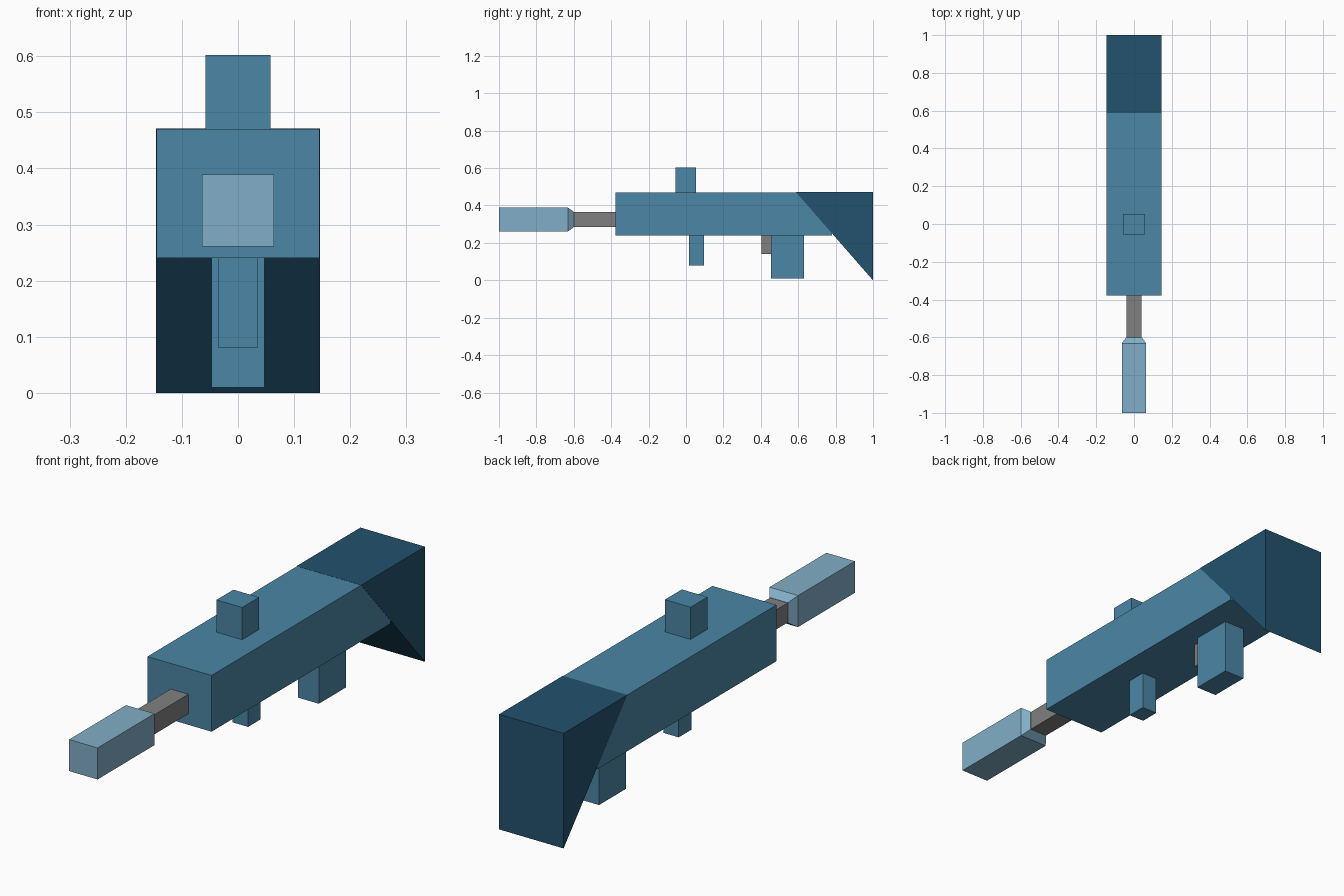
import bpy
import bmesh

cube = bpy.data.objects.get("Cube")
if cube:
    bpy.data.objects.remove(cube, do_unlink=True)


def material(name, rgb):
    mat = bpy.data.materials.new(name)
    mat.use_nodes = True
    mat.diffuse_color = (*rgb, 1)
    mat.node_tree.nodes["Principled BSDF"].inputs["Base Color"].default_value = (*rgb, 1)
    return mat


blue = material("steel blue", (0.07, 0.24, 0.38))
pale = material("pale blue", (0.22, 0.42, 0.57))
navy = material("dark blue", (0.016, 0.085, 0.158))
grey = material("grey", (0.216, 0.216, 0.216))


def finish(name, bm, mat):
    bmesh.ops.recalc_face_normals(bm, faces=bm.faces)
    mesh = bpy.data.meshes.new(name)
    bm.to_mesh(mesh)
    bm.free()
    mesh.materials.append(mat)
    bpy.context.collection.objects.link(bpy.data.objects.new(name, mesh))


def box(name, mat, half, y0, y1, z0, z1):
    """Box centred on x, spanning the given y and z ranges."""
    bm = bmesh.new()
    bmesh.ops.create_cube(bm, size=2)
    for v in bm.verts:
        v.co.x *= half
        v.co.y = y1 if v.co.y > 0 else y0
        v.co.z = z1 if v.co.z > 0 else z0
    finish(name, bm, mat)


def prism(name, mat, half, profile):
    """Side profile of (y, z) points extruded across x."""
    bm = bmesh.new()
    face = bm.faces.new([bm.verts.new((-half, y, z)) for y, z in profile])
    side = bmesh.ops.extrude_face_region(bm, geom=[face])["geom"]
    verts = [g for g in side if isinstance(g, bmesh.types.BMVert)]
    bmesh.ops.translate(bm, verts=verts, vec=(2 * half, 0, 0))
    finish(name, bm, mat)


def loft(name, mat, zc, sections):
    """Square tube through (y, half width) sections."""
    bm = bmesh.new()
    rings = [[bm.verts.new((sx * h, y, zc + sz * h))
              for sx, sz in ((-1, -1), (1, -1), (1, 1), (-1, 1))]
             for y, h in sections]
    for a, b in zip(rings, rings[1:]):
        for i in range(4):
            j = (i + 1) % 4
            bm.faces.new((a[i], a[j], b[j], b[i]))
    bm.faces.new(rings[0])
    bm.faces.new(rings[-1])
    finish(name, bm, mat)


# Main body and the parts mounted on it
box("body", blue, 0.145, -0.378, 0.78, 0.24, 0.47)
box("sight", blue, 0.058, -0.056, 0.053, 0.469, 0.602)
box("front_grip", blue, 0.035, 0.015, 0.097, 0.08, 0.241)
box("rear_grip", blue, 0.0475, 0.455, 0.63, 0.01, 0.241)
box("trigger", grey, 0.02, 0.405, 0.456, 0.14, 0.241)

# Barrel with a muzzle tube tapering onto it
box("barrel", grey, 0.04, -0.61, -0.377, 0.285, 0.365)
loft("muzzle_tube", pale, 0.325, [(-1, 0.0645), (-0.632, 0.0645), (-0.6, 0.041)])

# Wedge-shaped stock
prism("stock", navy, 0.146, [(0.588, 0.471), (1, 0.471), (1, 0)])
